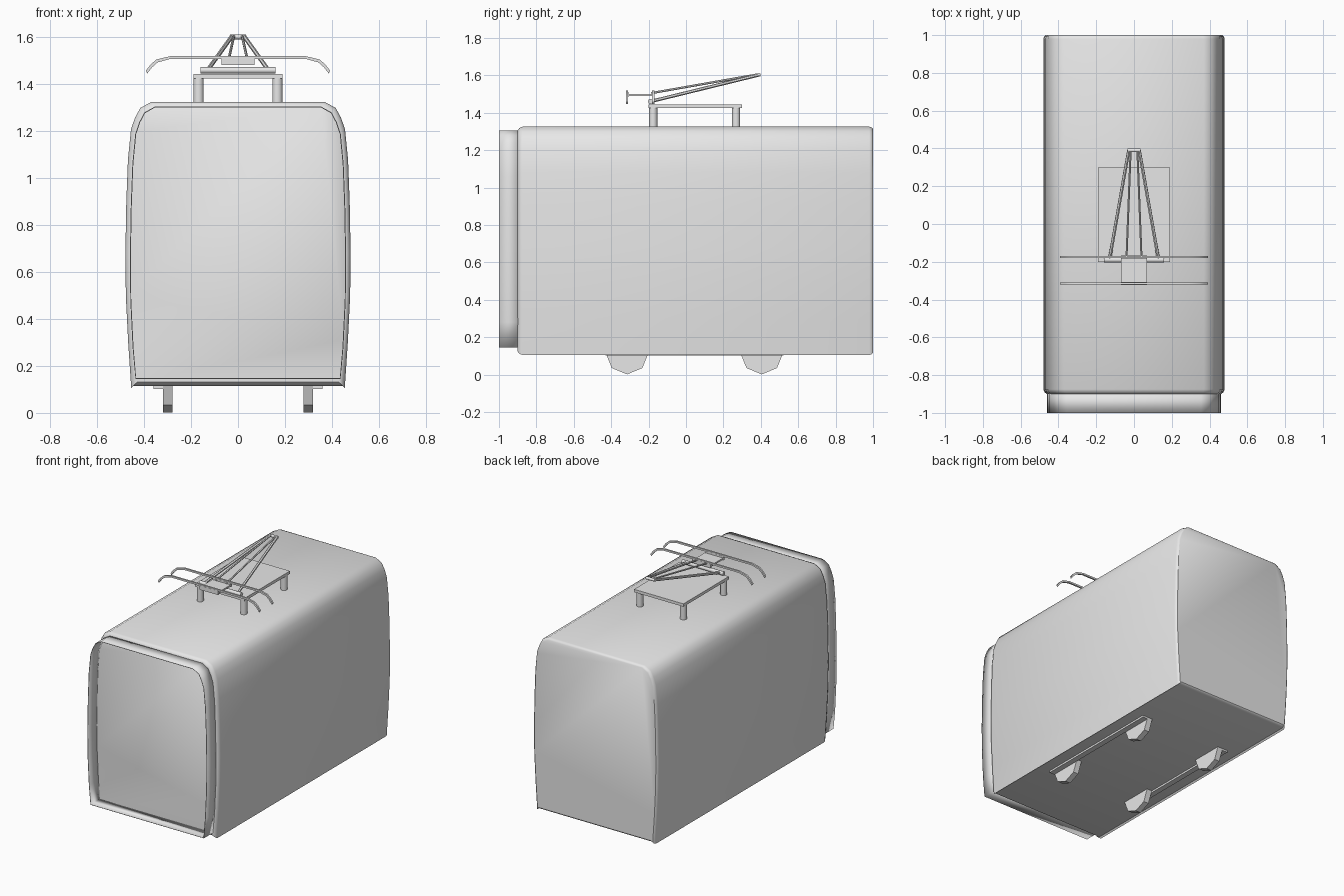
import bpy, bmesh, math
from mathutils import Vector

if "Cube" in bpy.data.objects:
    bpy.data.objects.remove(bpy.data.objects["Cube"], do_unlink=True)

grey = bpy.data.materials.new("plain grey")
grey.use_nodes = True
grey.diffuse_color = (0.8, 0.8, 0.8, 1)
grey.node_tree.nodes["Principled BSDF"].inputs["Base Color"].default_value = (0.8, 0.8, 0.8, 1)


def finish(name, bm, angle=None):
    bmesh.ops.recalc_face_normals(bm, faces=bm.faces)
    mesh = bpy.data.meshes.new(name)
    bm.to_mesh(mesh)
    bm.free()
    mesh.materials.append(grey)
    obj = bpy.data.objects.new(name, mesh)
    bpy.context.collection.objects.link(obj)
    if angle:
        bpy.ops.object.select_all(action='DESELECT')
        obj.select_set(True)
        bpy.context.view_layer.objects.active = obj
        bpy.ops.object.shade_smooth_by_angle(angle=math.radians(angle))
    return obj


def box(name, low, high):
    low, high = Vector(low), Vector(high)
    bm = bmesh.new()
    bmesh.ops.create_cube(bm, size=1)
    for v in bm.verts:
        v.co = (low + high) / 2 + v.co * (high - low)
    return finish(name, bm)


def rod(name, a, b, radius, sides=8, angle=50):
    a, b = Vector(a), Vector(b)
    bm = bmesh.new()
    bmesh.ops.create_cone(bm, cap_ends=True, segments=sides, radius1=radius,
                          radius2=radius, depth=(b - a).length)
    turn = Vector((0, 0, 1)).rotation_difference(b - a)
    for v in bm.verts:
        v.co = turn @ v.co + (a + b) / 2
    return finish(name, bm, angle)


def loft(name, rings, caps=True):
    bm = bmesh.new()
    loops = [[bm.verts.new(p) for p in ring] for ring in rings]
    count = len(loops[0])
    for one, two in zip(loops, loops[1:]):
        for i in range(count):
            j = (i + 1) % count
            bm.faces.new((one[i], one[j], two[j], two[i]))
    if caps:
        bm.faces.new(loops[0])
        bm.faces.new(loops[-1])
    return finish(name, bm, 40)


# Half outline of the carriage, from the floor lip up to the roof
half = [(0.445, 0.115), (0.455, 0.105), (0.468, 0.3), (0.478, 0.5), (0.48, 0.68),
        (0.476, 0.9), (0.469, 1.08), (0.456, 1.21), (0.438, 1.26), (0.416, 1.3),
        (0.37, 1.325)]
outline = half + [(-x, z) for x, z in reversed(half)]


def ring(y, points, inset):
    mid = 0.715
    return [(x * (1 - inset / 0.48), y, mid + (z - mid) * (1 - inset / 0.61))
            for x, z in points]


# Carriage body with softened ends
loft("carriage_body", [ring(-0.9, outline, 0.018), ring(-0.89, outline, 0.006),
                       ring(-0.875, outline, 0), ring(0.98, outline, 0),
                       ring(0.993, outline, 0.004), ring(1.0, outline, 0.012)])

# Open collar at the front end
collar_outline = [(x * 0.96, max(0.145, z - 0.02)) for x, z in outline
                  if z != 0.115]
collar = loft("front_collar", [ring(-1.0, collar_outline, 0),
                               ring(-0.885, collar_outline, 0)], caps=False)
wall = collar.modifiers.new("thin wall", 'SOLIDIFY')
wall.thickness = 0.004

# Octagonal wheels and the thin side beams beside them
for side, label in ((1, "left"), (-1, "right")):
    for y, place in ((-0.315, "front"), (0.405, "rear")):
        rod(f"{place}_{label}_wheel", (side * 0.28, y, 0.116),
            (side * 0.32, y, 0.116), 0.115, 8, 30)
    box(f"{label}_wheel_beam", (side * 0.34 - 0.02, -0.43, 0.102),
        (side * 0.34 + 0.02, 0.52, 0.13))

# Roof table on four posts
box("roof_table", (-0.19, -0.2, 1.425), (0.19, 0.3, 1.445))
for x in (-0.168, 0.168):
    for y in (-0.175, 0.268):
        rod("table_post", (x, y, 1.3), (x, y, 1.43), 0.022, 12)

# Current collector: pivot bar, two outer arms, two thin inner arms
rod("pivot_bar", (-0.16, -0.19, 1.46), (0.16, -0.19, 1.46), 0.014)
for side in (-1, 1):
    rod("outer_arm", (side * 0.13, -0.19, 1.46), (side * 0.028, 0.39, 1.602), 0.009, 6)
    rod("inner_arm", (side * 0.04, -0.185, 1.505), (side * 0.018, 0.385, 1.605), 0.006, 6)
rod("arm_top_bar", (-0.034, 0.39, 1.602), (0.034, 0.39, 1.602), 0.01)

# Collector head: carrier plate and two bent contact strips
box("head_plate", (-0.07, -0.315, 1.489), (0.07, -0.175, 1.5))
for y in (-0.315, -0.175):
    box("head_bracket", (-0.07, y - 0.007, 1.483), (0.07, y + 0.007, 1.512))
    bend = [(0.29, 1.514), (0.345, 1.5), (0.37, 1.478), (0.39, 1.452)]
    path = [(-x, z) for x, z in reversed(bend)] + bend
    loft("contact_strip", [[(x - s * 0.003 * (1 if x > 0 else -1) * (z < 1.51) * -1,
                             y + t * 0.006, z + s * 0.006)
                            for s, t in ((-1, -1), (1, -1), (1, 1), (-1, 1))]
                           for x, z in path])
